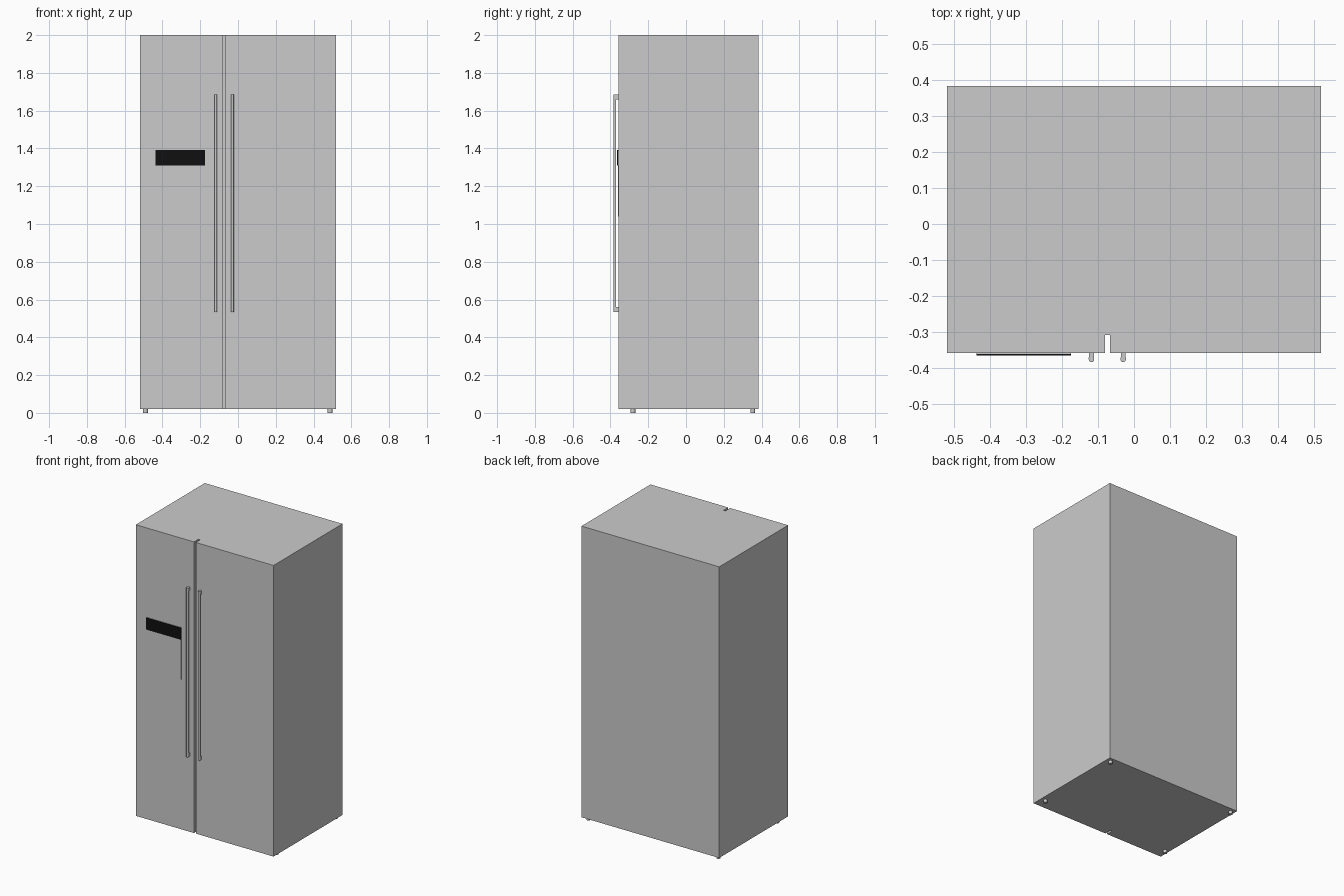
import bpy, bmesh, math

if "Cube" in bpy.data.objects:
    bpy.data.objects.remove(bpy.data.objects["Cube"])

def finish(name, bm):
    bmesh.ops.recalc_face_normals(bm, faces=bm.faces)
    me = bpy.data.meshes.new(name)
    bm.to_mesh(me)
    bm.free()
    ob = bpy.data.objects.new(name, me)
    bpy.context.collection.objects.link(ob)
    return ob

def add_box(bm, x0, x1, y0, y1, z0, z1):
    vs = bmesh.ops.create_cube(bm, size=1)["verts"]
    for v in vs:
        v.co = (x1 if v.co.x > 0 else x0, y1 if v.co.y > 0 else y0, z1 if v.co.z > 0 else z0)

def box(name, *dims):
    bm = bmesh.new()
    add_box(bm, *dims)
    return finish(name, bm)

FRONT, SEAM, BACK = -0.358, -0.308, 0.383
W, BOTTOM, TOP = 0.518, 0.02, 2.0

# Cabinet and the two doors
box("cabinet", -W, W, SEAM, BACK, BOTTOM, TOP)
box("freezer_door", -W, -0.081, FRONT, SEAM, BOTTOM, TOP)
box("fridge_door", -0.067, W, FRONT, SEAM, BOTTOM, TOP)

# Dispenser: thin plate with a black display along its top
box("dispenser_plate", -0.436, -0.175, -0.361, FRONT, 1.04, 1.392)
display = box("dispenser_display", -0.436, -0.175, -0.364, -0.361, 1.311, 1.392)
black = bpy.data.materials.new("black")
black.diffuse_color = (0.005, 0.005, 0.005, 1)
black.use_nodes = True
black.node_tree.nodes["Principled BSDF"].inputs["Base Color"].default_value = black.diffuse_color
display.data.materials.append(black)

# Handles: round-fronted bar standing on a post at each end
def handle(name, x):
    bm = bmesh.new()
    r, z0, z1, back = 0.0075, 0.535, 1.685, -0.370
    profile = [(x + r, back), (x - r, back)]
    for i in range(9):
        a = math.pi + math.pi * i / 8
        profile.append((x + r * math.cos(a), -0.3755 + r * math.sin(a)))
    face = bm.faces.new([bm.verts.new((px, py, z0)) for px, py in profile])
    ext = bmesh.ops.extrude_face_region(bm, geom=[face], use_keep_orig=True)["geom"]
    bmesh.ops.translate(bm, vec=(0, 0, z1 - z0),
                        verts=[g for g in ext if isinstance(g, bmesh.types.BMVert)])
    for a, b in ((z0, z0 + 0.025), (z1 - 0.025, z1)):
        add_box(bm, x - 0.0065, x + 0.0065, back, FRONT, a, b)
    ob = finish(name, bm)
    bpy.ops.object.select_all(action="DESELECT")
    bpy.context.view_layer.objects.active = ob
    ob.select_set(True)
    bpy.ops.object.shade_smooth_by_angle(angle=math.radians(35))

handle("freezer_handle", -0.118)
handle("fridge_handle", -0.030)

# Four round feet
for side, x in (("left", -0.49), ("right", 0.487)):
    for end, y in (("front", -0.281), ("back", 0.353)):
        bpy.ops.mesh.primitive_cylinder_add(vertices=24, radius=0.0125, depth=BOTTOM,
                                            location=(x, y, BOTTOM / 2))
        bpy.context.object.name = f"{end}_{side}_foot"
        bpy.ops.object.shade_smooth_by_angle()
